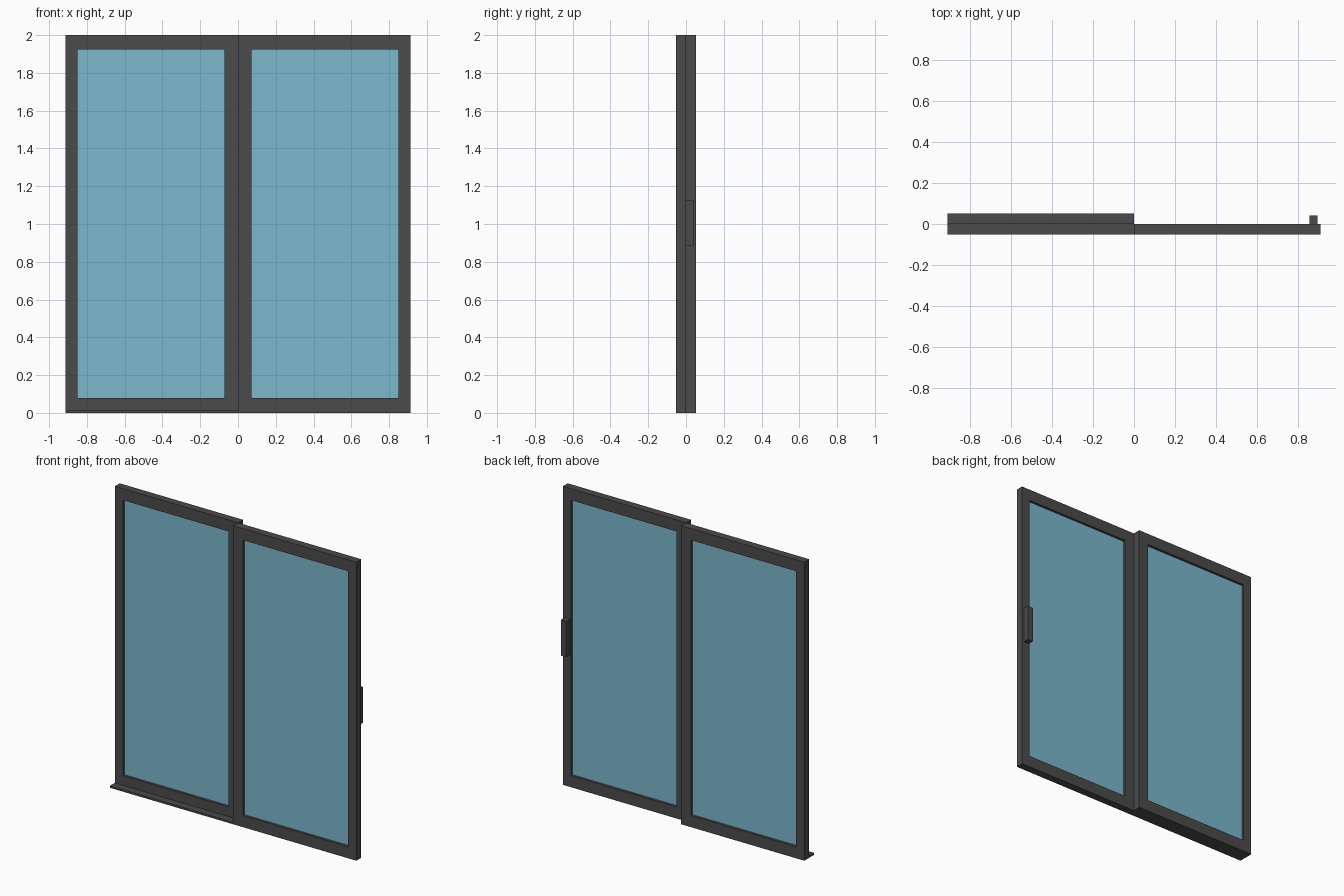
import bpy, bmesh
from mathutils import Vector

if "Cube" in bpy.data.objects:
    bpy.data.objects.remove(bpy.data.objects["Cube"])


def material(name, color):
    m = bpy.data.materials.new(name)
    m.diffuse_color = color
    m.use_nodes = True
    m.node_tree.nodes["Principled BSDF"].inputs["Base Color"].default_value = m.diffuse_color
    return m


DARK = material("dark_metal", (0.07, 0.07, 0.07, 1))
GLASS = material("blue_glass", (0.2, 0.48, 0.62, 1))


def finish(bm, name, mat):
    bmesh.ops.recalc_face_normals(bm, faces=bm.faces)
    me = bpy.data.meshes.new(name)
    bm.to_mesh(me)
    bm.free()
    me.materials.append(mat)
    ob = bpy.data.objects.new(name, me)
    bpy.context.collection.objects.link(ob)
    return ob


def box(name, lo, hi, mat):
    bm = bmesh.new()
    bmesh.ops.create_cube(bm, size=1)
    lo, hi = Vector(lo), Vector(hi)
    for v in bm.verts:
        v.co = (lo + hi) / 2 + v.co * (hi - lo)
    return finish(bm, name, mat)


def frame(name, outer, inner, y0, y1, mat):
    """Rectangular ring; outer and inner are (x0, z0, x1, z1)."""
    bm = bmesh.new()
    loops = []
    for x0, z0, x1, z1 in (outer, inner):
        loops.append([bm.verts.new((x, y0, z)) for x, z in
                      ((x0, z0), (x1, z0), (x1, z1), (x0, z1))])
    o, i = loops
    faces = [bm.faces.new((o[k], o[(k + 1) % 4], i[(k + 1) % 4], i[k])) for k in range(4)]
    ext = bmesh.ops.extrude_face_region(bm, geom=faces, use_keep_orig=True)
    moved = [g for g in ext["geom"] if isinstance(g, bmesh.types.BMVert)]
    bmesh.ops.translate(bm, verts=moved, vec=(0, y1 - y0, 0))
    return finish(bm, name, mat)


W, H, D = 0.913, 2.0, 0.052       # panel width, height, depth
OUT, MID = 0.062, 0.072           # outer and meeting stile widths
Z0, Z1 = 0.078, 1.923             # glass opening
INSET = 0.016                     # glass set back from frame faces

# fixed panel (left, rear) and sliding panel (right, front)
for name, x0, x1, g0, g1, y0 in (
        ("fixed", -W, 0.001, -W + OUT, -MID, 0.0),
        ("sliding", -0.001, W, MID, W - OUT, -D)):
    frame(name + "_frame", (x0, 0, x1, H), (g0, Z0, g1, Z1), y0, y0 + D, DARK)
    box(name + "_glass", (g0, y0 + INSET, Z0), (g1, y0 + D - INSET, Z1), GLASS)

# floor track in front of the fixed panel
box("floor_track", (-W, -D, 0), (0, 0, 0.013), DARK)

# pull handle on the back of the sliding panel
box("handle", (0.859, 0, 0.885), (0.898, 0.041, 1.125), DARK)
